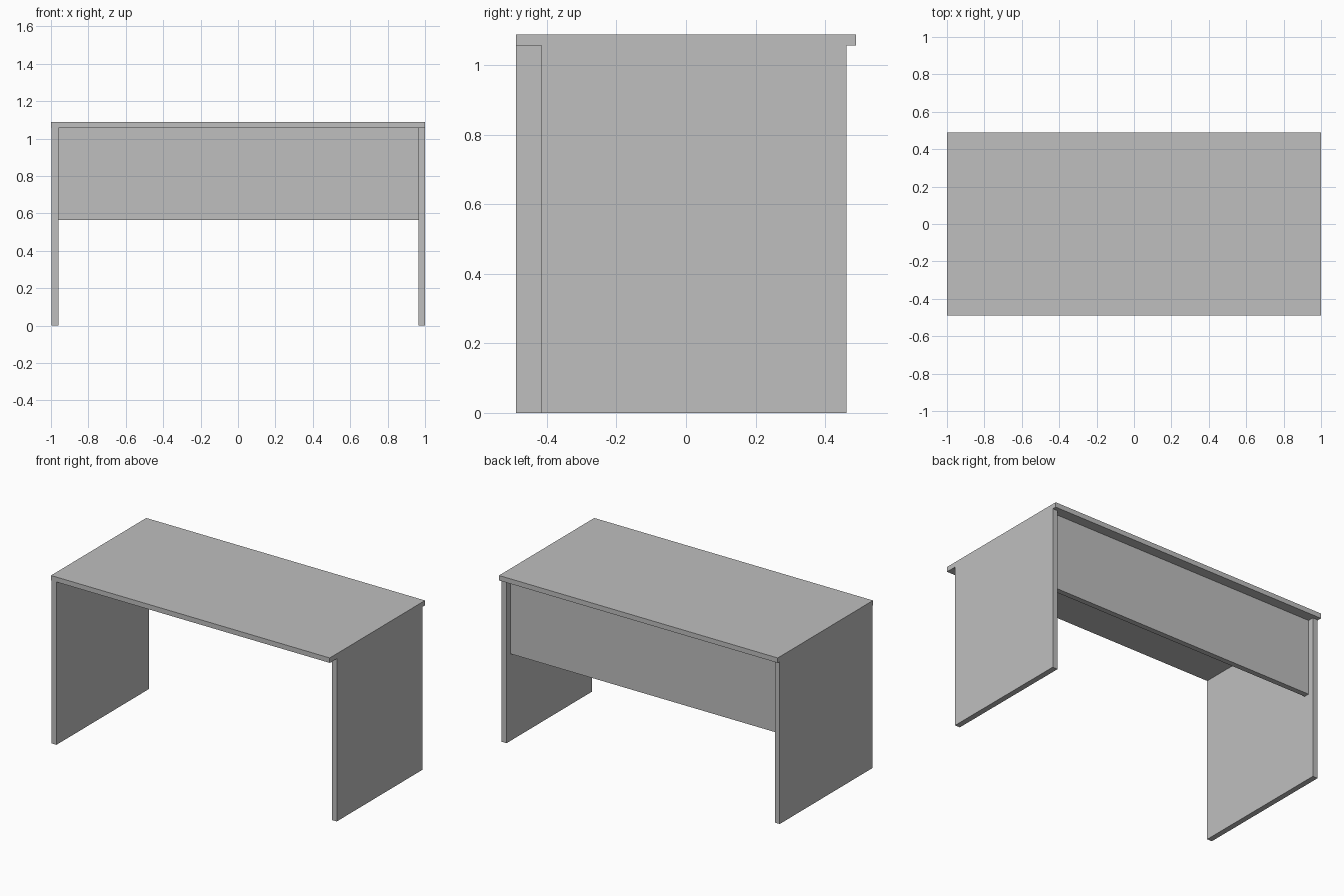
import bpy
from mathutils import Vector

cube = bpy.data.objects.get("Cube")
if cube:
    bpy.data.objects.remove(cube, do_unlink=True)

# Single grey finish
grey = bpy.data.materials.new("light_grey")
grey.use_nodes = True
colour = (0.52, 0.52, 0.52, 1)
grey.diffuse_color = colour
grey.node_tree.nodes["Principled BSDF"].inputs["Base Color"].default_value = colour


def board(name, low, high):
    """Flat board between two opposite corners."""
    low, high = Vector(low), Vector(high)
    bpy.ops.mesh.primitive_cube_add(size=1, location=(low + high) / 2)
    obj = bpy.context.object
    obj.name = name
    obj.scale = high - low
    bpy.ops.object.transform_apply(location=False, rotation=False, scale=True)
    obj.data.materials.append(grey)
    return obj


TOP, UNDER = 1.088, 1.056      # upper and lower faces of the desk top
DEPTH = 0.488                  # half depth of the desk top
BACK = 0.462                   # rear edge of the side panels

board("desk_top", (-1, -DEPTH, UNDER), (1, DEPTH, TOP))

# Side panels: the left one is shorter at the front
board("left_side_panel", (0.964, -0.416, 0), (1, BACK, UNDER))
board("right_side_panel", (-0.996, -DEPTH, 0), (-0.961, BACK, UNDER))

# Rear privacy panel, set in from the back edges of the sides
board("modesty_panel", (-0.961, 0.388, 0.565), (0.964, 0.423, UNDER))
